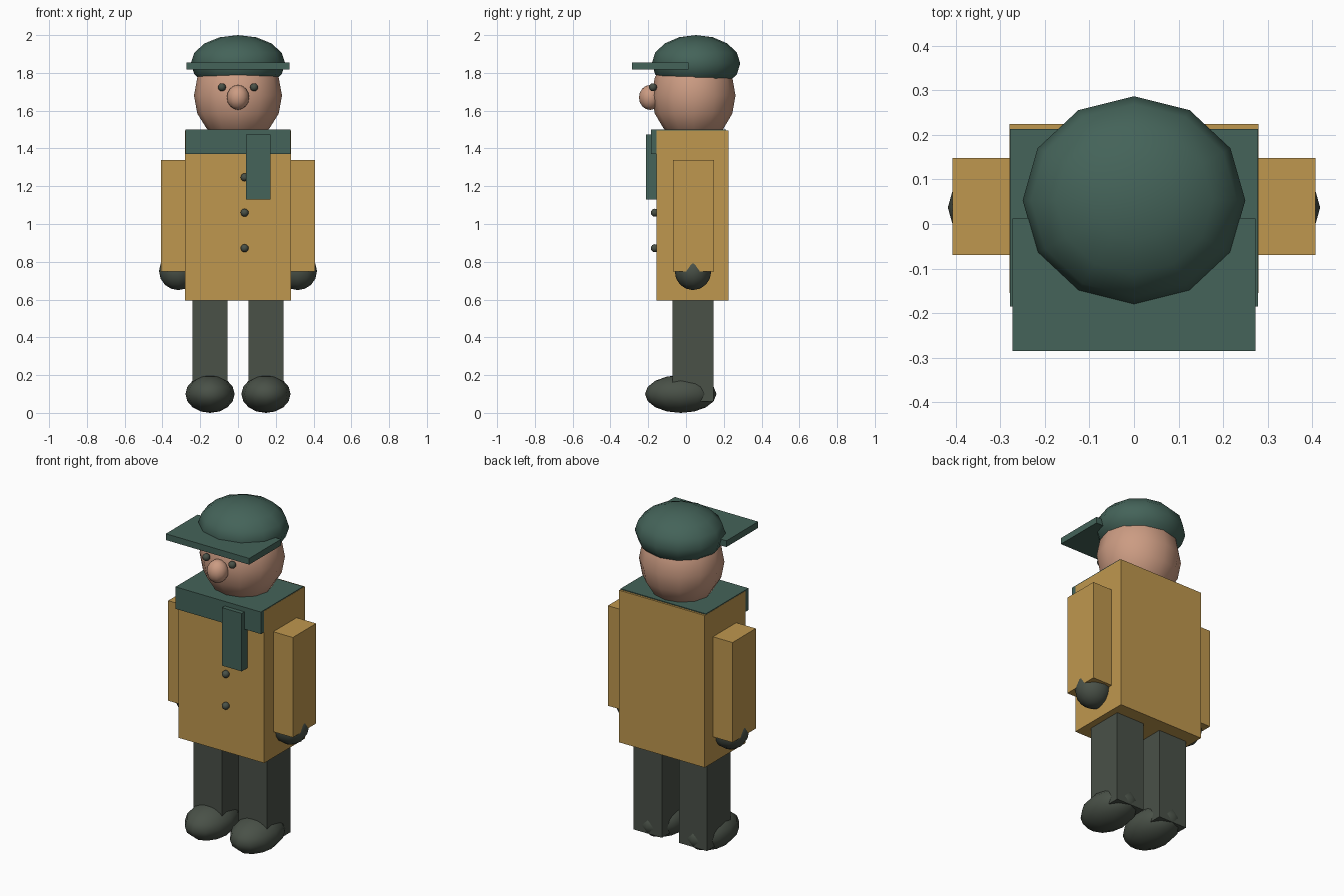
import bpy

if "Cube" in bpy.data.objects:
    bpy.data.objects.remove(bpy.data.objects["Cube"], do_unlink=True)


def material(name, rgb):
    mat = bpy.data.materials.new(name)
    mat.use_nodes = True
    colour = (*rgb, 1.0)
    mat.diffuse_color = colour
    bsdf = next(n for n in mat.node_tree.nodes if n.type == 'BSDF_PRINCIPLED')
    bsdf.inputs["Base Color"].default_value = colour
    bsdf.inputs["Roughness"].default_value = 0.8
    return mat


coat = material("mustard_coat", (0.52, 0.31, 0.077))
green = material("green_wool", (0.058, 0.125, 0.1))
dark = material("dark_grey", (0.067, 0.082, 0.064))
skin = material("skin", (0.6, 0.33, 0.225))


def finish(name, mat):
    obj = bpy.context.object
    obj.name = obj.data.name = name
    obj.data.materials.append(mat)
    bpy.ops.object.transform_apply(location=False, rotation=False, scale=True)
    return obj


def box(name, mat, x, y, z):
    """Box from its (low, high) range on each axis."""
    ranges = (x, y, z)
    bpy.ops.mesh.primitive_cube_add(size=1, location=[(a + b) / 2 for a, b in ranges])
    bpy.context.object.scale = [b - a for a, b in ranges]
    return finish(name, mat)


def ball(name, mat, centre, radii):
    """Smooth low-poly ellipsoid."""
    bpy.ops.mesh.primitive_uv_sphere_add(segments=12, ring_count=8, radius=1, location=centre)
    bpy.context.object.scale = radii
    obj = finish(name, mat)
    obj.data.shade_smooth()
    return obj


# Coat body and scarf
box("coat_body", coat, (-0.28, 0.28), (-0.155, 0.225), (0.595, 1.495))
box("scarf_wrap", green, (-0.279, 0.279), (-0.185, 0.213), (1.37, 1.5))
box("scarf_tail", green, (0.043, 0.172), (-0.211, -0.15), (1.13, 1.473))

# Coat buttons
for i, z in enumerate((1.247, 1.06, 0.872)):
    ball(f"button_{i + 1}", dark, (0.035, -0.165, z), (0.021, 0.021, 0.021))

# Head, nose and cap
ball("head", skin, (0, 0.04, 1.68), (0.233, 0.222, 0.25))
ball("nose", skin, (0, -0.19, 1.67), (0.059, 0.059, 0.066))
ball("cap_crown", green, (0, 0.053, 1.85), (0.25, 0.234, 0.15))
box("cap_brim", green, (-0.273, 0.273), (-0.285, 0.012), (1.817, 1.854))

# Paired parts
for side, s in (("left", 1), ("right", -1)):
    ball(f"{side}_eye", dark, (s * 0.085, -0.175, 1.724), (0.021, 0.021, 0.021))
    box(f"{side}_arm", coat, sorted((s * 0.222, s * 0.408)), (-0.07, 0.148), (0.748, 1.34))
    ball(f"{side}_hand", dark, (s * 0.316, 0.037, 0.75), (0.102, 0.097, 0.1))
    box(f"{side}_leg", dark, sorted((s * 0.055, s * 0.24)), (-0.072, 0.146), (0.06, 0.65))
    ball(f"{side}_shoe", dark, (s * 0.148, -0.028, 0.1), (0.13, 0.189, 0.1))
